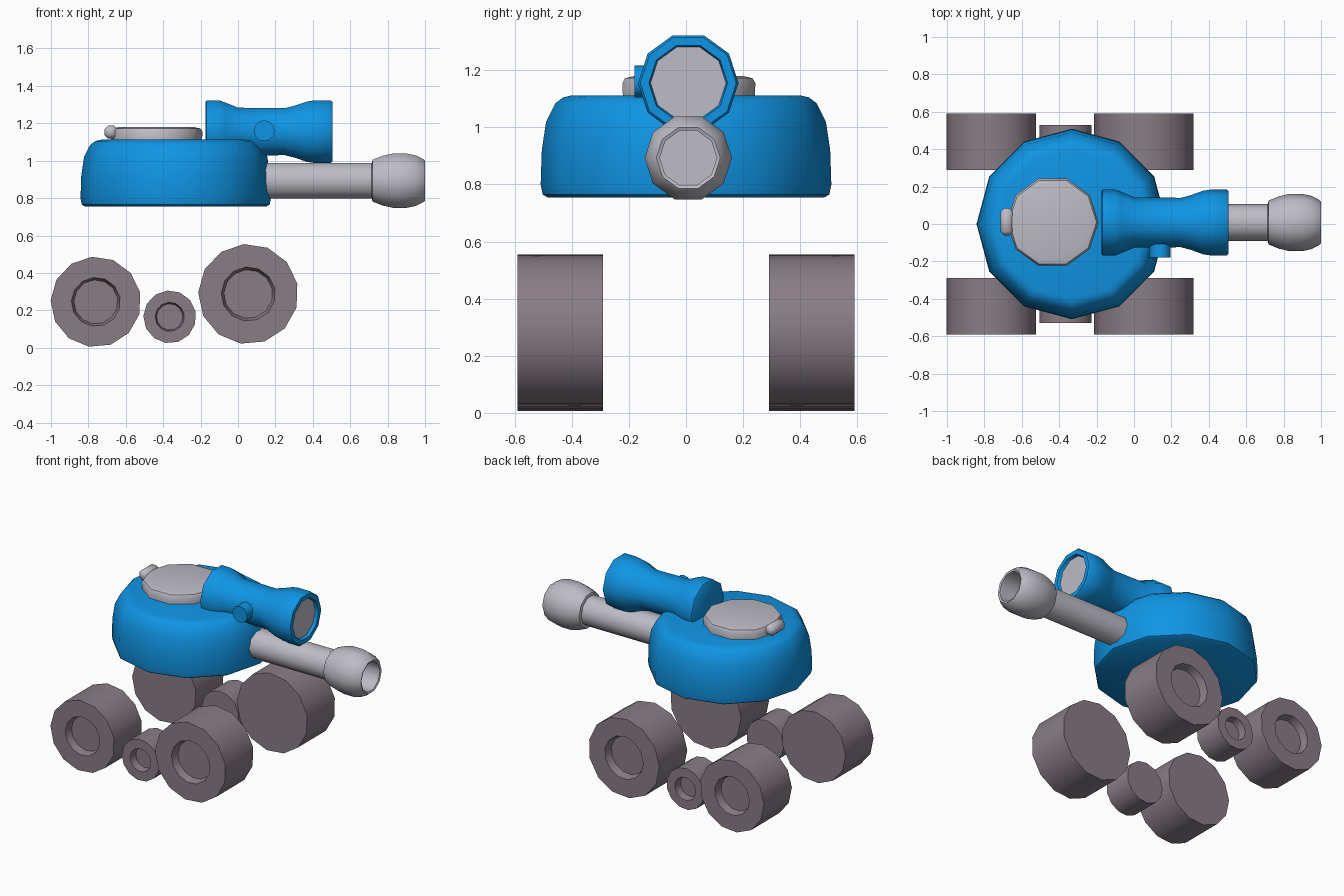
import bpy, bmesh, math
from mathutils import Vector

if "Cube" in bpy.data.objects:
    bpy.data.objects.remove(bpy.data.objects["Cube"])


def material(name, rgb):
    m = bpy.data.materials.new(name)
    m.diffuse_color = (*rgb, 1)
    m.use_nodes = True
    m.node_tree.nodes["Principled BSDF"].inputs["Base Color"].default_value = m.diffuse_color
    return m


BLUE = material("bright blue", (0.005, 0.30, 0.78))
GREY = material("light grey", (0.51, 0.50, 0.56))
RUBBER = material("mauve grey", (0.25, 0.205, 0.235))

# axis letter -> (first radial, second radial, axial) directions
FRAMES = {
    "x": (Vector((0, 1, 0)), Vector((0, 0, 1)), Vector((1, 0, 0))),
    "y": (Vector((1, 0, 0)), Vector((0, 0, 1)), Vector((0, 1, 0))),
    "z": (Vector((1, 0, 0)), Vector((0, 1, 0)), Vector((0, 0, 1))),
}


def finish(name, bm, mats, angle=46):
    bmesh.ops.recalc_face_normals(bm, faces=bm.faces)
    mesh = bpy.data.meshes.new(name)
    bm.to_mesh(mesh)
    bm.free()
    for m in mats:
        mesh.materials.append(m)
    ob = bpy.data.objects.new(name, mesh)
    bpy.context.collection.objects.link(ob)
    bpy.ops.object.select_all(action="DESELECT")
    ob.select_set(True)
    bpy.context.view_layer.objects.active = ob
    bpy.ops.object.shade_smooth_by_angle(angle=math.radians(angle))
    return ob


def lathe(name, axis, centre, profile, sides, mats, turn=0, angle=46):
    """Spin (radius, offset) points round an axis; a second material fills the last cap."""
    u, v, w = FRAMES[axis]
    bm = bmesh.new()
    rings = []
    for r, t in profile:
        ring = []
        for i in range(sides):
            a = math.tau * i / sides + math.radians(turn)
            ring.append(bm.verts.new(Vector(centre) + w * t + (u * math.cos(a) + v * math.sin(a)) * r))
        rings.append(ring)
    for a, b in zip(rings, rings[1:]):
        for i in range(sides):
            j = (i + 1) % sides
            bm.faces.new((a[i], a[j], b[j], b[i]))
    bm.faces.new(rings[0])
    bm.faces.new(rings[-1]).material_index = len(mats) - 1
    return finish(name, bm, mats, angle)


# Wheels with recessed hubs on the outer faces
WHEELS = [  # name, x, z, radius, hub radius, inner y, outer y
    ("rear_wheel", -0.76, 0.245, 0.242, 0.131, 0.29, 0.59),
    ("middle_wheel", -0.365, 0.165, 0.141, 0.078, 0.33, 0.53),
    ("front_wheel", 0.055, 0.287, 0.268, 0.145, 0.29, 0.59),
]
for name, x, z, r, hub, y0, y1 in WHEELS:
    for side, s in (("left", 1), ("right", -1)):
        lathe(f"{name}_{side}", "y", (x, 0, z),
              [(r, s * y0), (r, s * y1), (hub, s * y1),
               (hub * 0.9, s * (y1 - 0.05))], 13, [RUBBER], turn=12)

# Rounded turret body
lathe("turret", "z", (-0.333, 0, 0),
      [(0.485, 0.755), (0.502, 0.765), (0.509, 0.80), (0.505, 0.92), (0.49, 1.02),
       (0.457, 1.085), (0.43, 1.105), (0.40, 1.112)], 12, [BLUE])

# Hatch lid on top, with its small grip
lathe("hatch", "z", (-0.435, 0.01, 0),
      [(0.243, 1.108), (0.245, 1.155), (0.235, 1.172), (0.20, 1.18)], 10, [GREY])
bm = bmesh.new()
bmesh.ops.create_cube(bm, size=1)
for vert in bm.verts:
    vert.co = Vector((vert.co.x * 0.07 - 0.68, vert.co.y * 0.145 + 0.012,
                      vert.co.z * 0.07 + 1.153))
bmesh.ops.bevel(bm, geom=bm.edges[:], offset=0.02, segments=1, affect="EDGES")
finish("hatch_grip", bm, [GREY])

# Gun barrel and hollow muzzle
GUN = (0, 0.008, 0.893)
lathe("barrel", "x", GUN, [(0.10, 0.05), (0.10, 0.74)], 10, [GREY])
lathe("muzzle", "x", GUN,
      [(0.10, 0.715), (0.118, 0.72), (0.14, 0.775), (0.153, 0.83), (0.153, 0.90),
       (0.142, 0.95), (0.12, 0.992), (0.112, 1.0), (0.10, 0.995), (0.10, 0.85)],
      10, [GREY])

# Sight tube with a recessed grey lens and a side knob
lathe("sight", "x", (0, 0.008, 1.155),
      [(0.165, -0.175), (0.176, -0.168), (0.176, -0.10), (0.165, -0.07), (0.135, 0.0),
       (0.132, 0.25), (0.145, 0.30), (0.17, 0.37), (0.176, 0.41), (0.176, 0.495),
       (0.168, 0.505), (0.138, 0.505), (0.132, 0.485)], 10, [BLUE, GREY])
lathe("sight_knob", "y", (0.14, 0, 1.16), [(0.056, -0.08), (0.056, -0.18)], 12, [BLUE])
